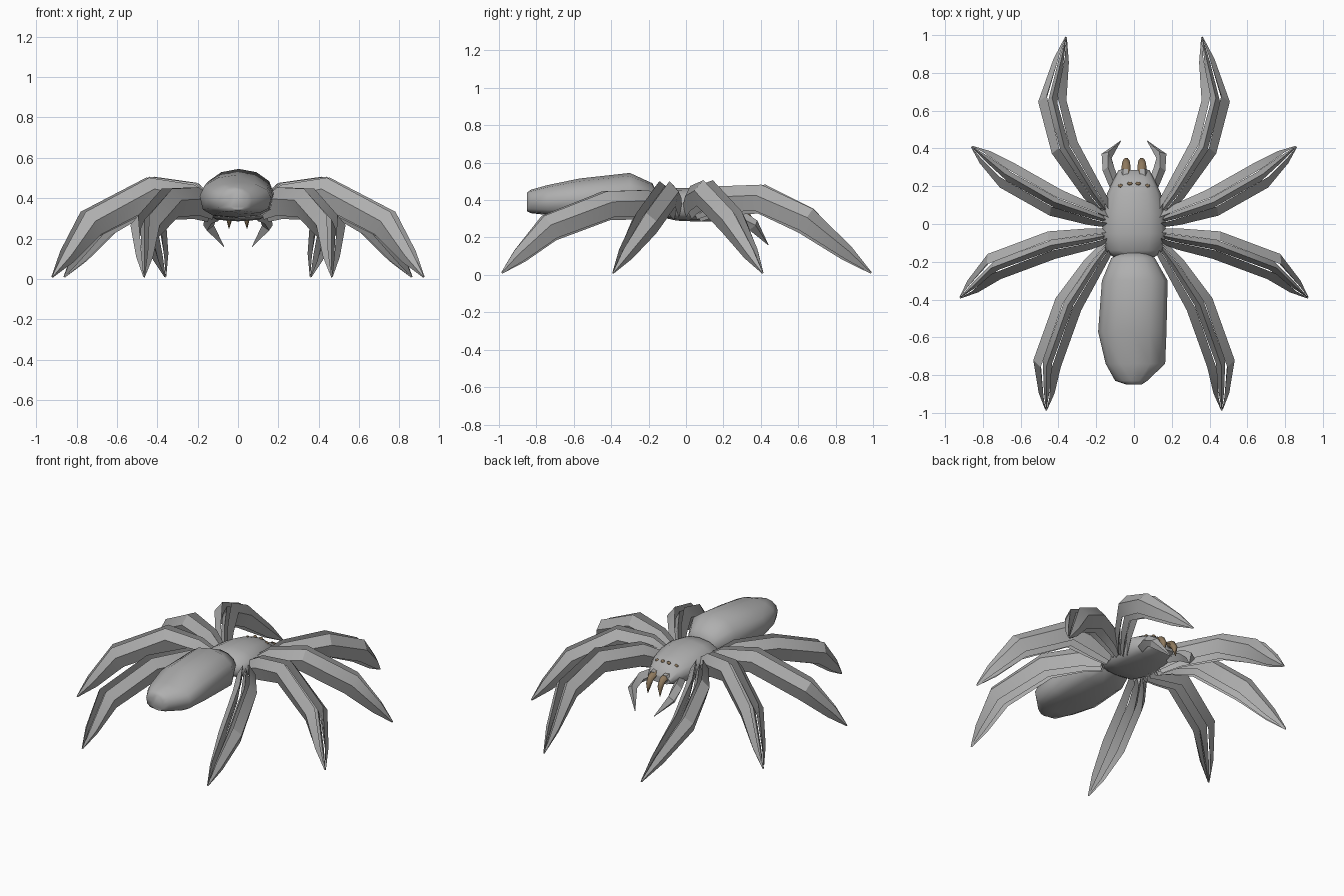
import bpy, bmesh, math
from mathutils import Vector

cube = bpy.data.objects.get("Cube")
if cube:
    bpy.data.objects.remove(cube, do_unlink=True)


def material(name, rgb):
    m = bpy.data.materials.new(name)
    m.use_nodes = True
    m.diffuse_color = (*rgb, 1)
    m.node_tree.nodes["Principled BSDF"].inputs["Base Color"].default_value = (*rgb, 1)
    return m


GREY = material("grey", (0.43, 0.43, 0.43))
TAN = material("tan brown", (0.27, 0.19, 0.11))


def finish(bm, name, mat, angle):
    bmesh.ops.recalc_face_normals(bm, faces=bm.faces)
    me = bpy.data.meshes.new(name)
    bm.to_mesh(me)
    bm.free()
    me.materials.append(mat)
    ob = bpy.data.objects.new(name, me)
    bpy.context.collection.objects.link(ob)
    bpy.ops.object.select_all(action='DESELECT')
    ob.select_set(True)
    bpy.context.view_layer.objects.active = ob
    bpy.ops.object.shade_smooth_by_angle(angle=math.radians(angle))
    return ob


def skin(bm, rings):
    """Bridge rings of points into a closed skin."""
    loops = [[bm.verts.new(p) for p in ring] for ring in rings]
    n = len(loops[0])
    for a, b in zip(loops, loops[1:]):
        for i in range(n):
            j = (i + 1) % n
            bm.faces.new((a[i], a[j], b[j], b[i]))
    bm.faces.new(loops[0])
    bm.faces.new(loops[-1])


def body(name, sections, sides=12):
    """Loft sections given as y, left x, right x, bottom z, top z: domed above, flatter below."""
    rings = []
    for y, x0, x1, z0, z1 in sections:
        ring = []
        for i in range(sides):
            t = 2 * math.pi * i / sides
            c, s = math.cos(t), math.sin(t)
            power = 1 if s > 0 else 0.65
            c = math.copysign(abs(c) ** power, c)
            s = math.copysign(abs(s) ** power, s)
            ring.append(((x0 + x1) / 2 + c * (x1 - x0) / 2, y,
                         (z0 + z1) / 2 + s * (z1 - z0) / 2))
        rings.append(ring)
    bm = bmesh.new()
    skin(bm, rings)
    return finish(bm, name, GREY, 50)


def sweep(bm, path, widths, heights, section):
    """Carry a section of (side, up) points along a path."""
    pts = [Vector(p) for p in path]
    rings = []
    for i, p in enumerate(pts):
        t = (pts[min(i + 1, len(pts) - 1)] - pts[max(i - 1, 0)]).normalized()
        side = t.cross(Vector((0, 0, 1))).normalized()
        up = side.cross(t)
        rings.append([p + side * a * widths[i] + up * b * heights[i] for a, b in section])
    skin(bm, rings)


def mirrored(path, s):
    return [(s * x, y, z) for x, y, z in path]


# Abdomen and head section
body("abdomen", [(-0.85, -0.04, 0.04, 0.34, 0.44), (-0.83, -0.10, 0.07, 0.33, 0.455),
                 (-0.74, -0.15, 0.165, 0.32, 0.48), (-0.57, -0.19, 0.172, 0.305, 0.515),
                 (-0.30, -0.17, 0.178, 0.30, 0.545), (-0.18, -0.12, 0.11, 0.34, 0.49),
                 (-0.15, -0.06, 0.06, 0.35, 0.43)])
body("head_section", [(-0.175, -0.11, 0.11, 0.33, 0.42), (-0.14, -0.15, 0.15, 0.31, 0.45),
                      (-0.05, -0.17, 0.17, 0.29, 0.465), (0.06, -0.163, 0.163, 0.285, 0.462),
                      (0.16, -0.143, 0.143, 0.285, 0.44), (0.22, -0.115, 0.115, 0.29, 0.42),
                      (0.285, -0.082, 0.082, 0.31, 0.36)])

# Legs: a central limb between two outer blades
LIMB = [(0.026, 0), (0, 0.05), (-0.026, 0), (0, -0.075)]
BLADE = [(0.028, 0.075), (0.075, 0.02), (0.05, -0.06), (0.036, 0.01)]
WIDTHS = (0.5, 0.75, 1, 1, 0.56, 0.06)
HEIGHTS = (0.8, 1.05, 1.05, 1, 0.56, 0.06)
LEGS = {
    "front": [(0.14, 0.06, 0.34), (0.22, 0.17, 0.395), (0.365, 0.40, 0.405),
              (0.432, 0.64, 0.29), (0.36, 0.99, 0.01)],
    "mid_front": [(0.14, 0.02, 0.35), (0.23, 0.05, 0.40), (0.41, 0.11, 0.43),
                  (0.66, 0.25, 0.28), (0.86, 0.41, 0.01)],
    "mid_back": [(0.14, -0.06, 0.35), (0.24, -0.08, 0.39), (0.43, -0.11, 0.425),
                 (0.73, -0.22, 0.27), (0.92, -0.39, 0.01)],
    "back": [(0.14, -0.12, 0.34), (0.215, -0.22, 0.375), (0.345, -0.42, 0.37),
             (0.458, -0.73, 0.25), (0.465, -0.985, 0.01)],
}
PALP = [(0.10, 0.20, 0.32), (0.135, 0.29, 0.31), (0.145, 0.36, 0.265), (0.07, 0.44, 0.16)]
PALP_SIZES = (0.9, 1, 0.9, 0.05)
FANG = [(0.042, 0.265, 0.355), (0.042, 0.31, 0.345), (0.042, 0.333, 0.31), (0.045, 0.34, 0.25)]
FANG_SIZES = (0.023, 0.023, 0.019, 0.002)
BASE_SIZES = (0.035, 0.025)
HEX = [(math.cos(k * math.pi / 3), math.sin(k * math.pi / 3)) for k in range(6)]

for s, label in ((1, "left"), (-1, "right")):
    for name, path in LEGS.items():
        # Keep the shin full until near the tip
        shin = Vector(path[-2]).lerp(Vector(path[-1]), 0.62)
        p = mirrored(path[:-1] + [tuple(shin), path[-1]], s)
        bm = bmesh.new()
        for section in (LIMB, BLADE, [(-a, b) for a, b in BLADE]):
            sweep(bm, p, WIDTHS, HEIGHTS, section)
        finish(bm, f"{label}_{name}_leg", GREY, 30)

    # Feelers beside the mouth
    bm = bmesh.new()
    sweep(bm, mirrored(PALP, s), PALP_SIZES, PALP_SIZES,
          [(0.032, 0), (0, 0.038), (-0.032, 0), (0, -0.038)])
    finish(bm, f"{label}_feeler", GREY, 30)

    # Fangs
    bm = bmesh.new()
    sweep(bm, mirrored(FANG, s), FANG_SIZES, FANG_SIZES, HEX)
    finish(bm, f"{label}_fang", TAN, 60)
    bm = bmesh.new()
    sweep(bm, mirrored([(0.045, 0.22, 0.35), (0.045, 0.29, 0.35)], s), BASE_SIZES, BASE_SIZES, HEX)
    finish(bm, f"{label}_fang_base", GREY, 40)

    # Eyes
    for name, x, y, z in (("outer", 0.07, 0.202, 0.409), ("inner", 0.022, 0.214, 0.42)):
        bm = bmesh.new()
        bmesh.ops.create_uvsphere(bm, u_segments=8, v_segments=6, radius=0.012)
        bmesh.ops.scale(bm, vec=(1.2, 0.8, 0.9), verts=bm.verts)
        bmesh.ops.translate(bm, vec=(s * x, y, z), verts=bm.verts)
        finish(bm, f"{label}_{name}_eye", TAN, 60)
